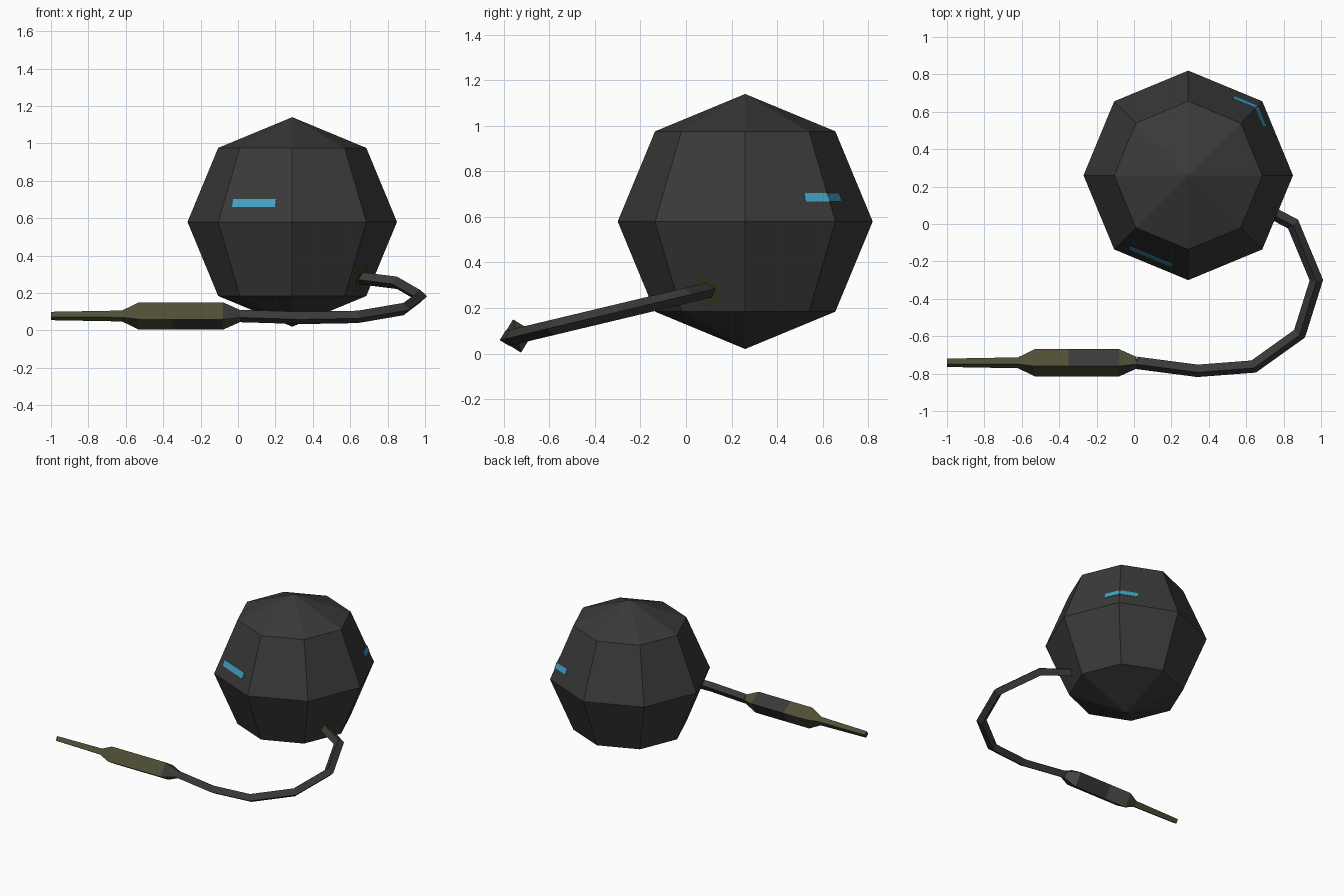
import bpy, bmesh, math
from mathutils import Vector, Matrix

if "Cube" in bpy.data.objects:
    bpy.data.objects.remove(bpy.data.objects["Cube"])


def material(name, rgb):
    m = bpy.data.materials.new(name)
    m.diffuse_color = (*rgb, 1)
    m.use_nodes = True
    m.node_tree.nodes["Principled BSDF"].inputs["Base Color"].default_value = m.diffuse_color
    return m


CHARCOAL = material("charcoal", (0.042, 0.042, 0.042))
OLIVE = material("olive", (0.078, 0.078, 0.038))
GREY = material("mid grey", (0.085, 0.085, 0.08))
CYAN = material("cyan", (0.055, 0.36, 0.55))
DULL = material("dull olive", (0.045, 0.045, 0.02))

C = Vector((0.29, 0.26, 0.58))   # ball centre
R = 0.56
SLOPE = 0.239                    # tilt of the plane holding the fuse
UP = Vector((0, -SLOPE, 1)).normalized()


def finish(name, bm, mats):
    bmesh.ops.recalc_face_normals(bm, faces=bm.faces)
    me = bpy.data.meshes.new(name)
    bm.to_mesh(me)
    bm.free()
    for m in mats:
        me.materials.append(m)
    ob = bpy.data.objects.new(name, me)
    bpy.context.collection.objects.link(ob)
    return ob


def sweep(name, pts, mats, rule=None):
    """Diamond section swept along (x, y, radius) points in the tilted plane."""
    bm = bmesh.new()
    path = [Vector((x, y, 0.2545 + SLOPE * y)) for x, y, r in pts]
    rings = []
    for i, p in enumerate(path):
        ins = (p - path[max(i - 1, 0)]).normalized()
        out = (path[min(i + 1, len(path) - 1)] - p).normalized()
        side = UP.cross((ins + out).normalized())
        miter = 1.0
        if ins.length and out.length:
            miter = 1 / math.cos(ins.angle(out) / 2)
        r = pts[i][2]
        rings.append([bm.verts.new(p + d * r) for d in
                      (UP, side * miter, -UP, -side * miter)])
    for i in range(len(rings) - 1):
        a, b = rings[i], rings[i + 1]
        for k in range(4):
            f = bm.faces.new((a[k], a[(k + 1) % 4], b[(k + 1) % 4], b[k]))
            if rule:
                f.material_index = rule(i, k)
    bm.faces.new(rings[0])
    bm.faces.new(rings[-1])
    return finish(name, bm, mats)


def on_face(azimuth, t, z, lift=0.003):
    """Point on a flat ball facet: t runs sideways, z is world height."""
    a = math.radians(azimuth)
    d = R * math.cos(math.pi / 8) - abs(z - C.z) * 0.382 + lift
    return Vector((C.x + d * math.cos(a) - t * math.sin(a),
                   C.y + d * math.sin(a) + t * math.cos(a), z))


def strip(name, azimuth, t0, t1, z0, z1):
    bm = bmesh.new()
    loops = [[bm.verts.new(on_face(azimuth, t, z, lift))
              for t, z in ((t0, z0), (t1, z0), (t1, z1), (t0, z1))]
             for lift in (-0.002, 0.004)]
    for l in loops:
        bm.faces.new(l)
    for k in range(4):
        j = (k + 1) % 4
        bm.faces.new((loops[0][k], loops[0][j], loops[1][j], loops[1][k]))
    return finish(name, bm, [CYAN])


# ball: eight sides, four bands
bm = bmesh.new()
bmesh.ops.create_uvsphere(bm, u_segments=8, v_segments=4, radius=R,
                          matrix=Matrix.Translation(C))
finish("ball", bm, [CHARCOAL])

# painted cyan marks: one on the front left, one wrapping the back right edge
strip("front_mark", -112.5, -0.145, 0.105, 0.66, 0.702)
strip("back_mark_a", 22.5, 0.085, 0.2, 0.667, 0.706)
strip("back_mark_b", 67.5, -0.2, -0.065, 0.667, 0.706)

# olive ring around the fuse root
bm = bmesh.new()
o = on_face(-22.5, -0.022, 0.273)
across = (on_face(-22.5, 0.1, 0.273) - on_face(-22.5, 0, 0.273)).normalized()
along = (on_face(-22.5, 0, 0.4) - on_face(-22.5, 0, 0.3)).normalized()
ring = [[bm.verts.new(o + (across * math.cos(k * math.pi / 6)
                           + along * math.sin(k * math.pi / 6)) * r)
         for k in range(12)] for r in (0.04, 0.075)]
for k in range(12):
    j = (k + 1) % 12
    f = bm.faces.new((ring[0][k], ring[1][k], ring[1][j], ring[0][j]))
root_ring = finish("root_ring", bm, [DULL])
if root_ring.data.polygons[0].normal.dot(o - C) < 0:
    root_ring.data.flip_normals()

# fuse: bent diamond-section cord
sweep("fuse", [(0.01, -0.742, 0.034), (0.34, -0.785, 0.034),
               (0.64, -0.762, 0.034), (0.885, -0.587, 0.034),
               (0.975, -0.3, 0.034), (0.85, 0.0, 0.034),
               (0.645, 0.108, 0.034)], [CHARCOAL])


# tail: thick mottled grip, then a thin tip (sides: 0-1 front, 2-3 back)
def tail_rule(i, k):
    if i == 0 or k == front_up:
        return 1 if i == 4 else 0
    if k == back_up:
        return 1 if i == 3 else 0
    if k == back_low:
        return (0, 0, 2, 1, 2)[i]
    return (0, 0, 0, 1, 0)[i]


# heading +x, the sides run: upper back, lower back, lower front, upper front
back_up, back_low, front_low, front_up = range(4)
sweep("tail", [(-1.0, -0.742, 0.023), (-0.62, -0.742, 0.03),
               (-0.53, -0.742, 0.075), (-0.35, -0.742, 0.075),
               (-0.08, -0.742, 0.075), (0.01, -0.742, 0.034)],
      [OLIVE, CHARCOAL, GREY], tail_rule)
